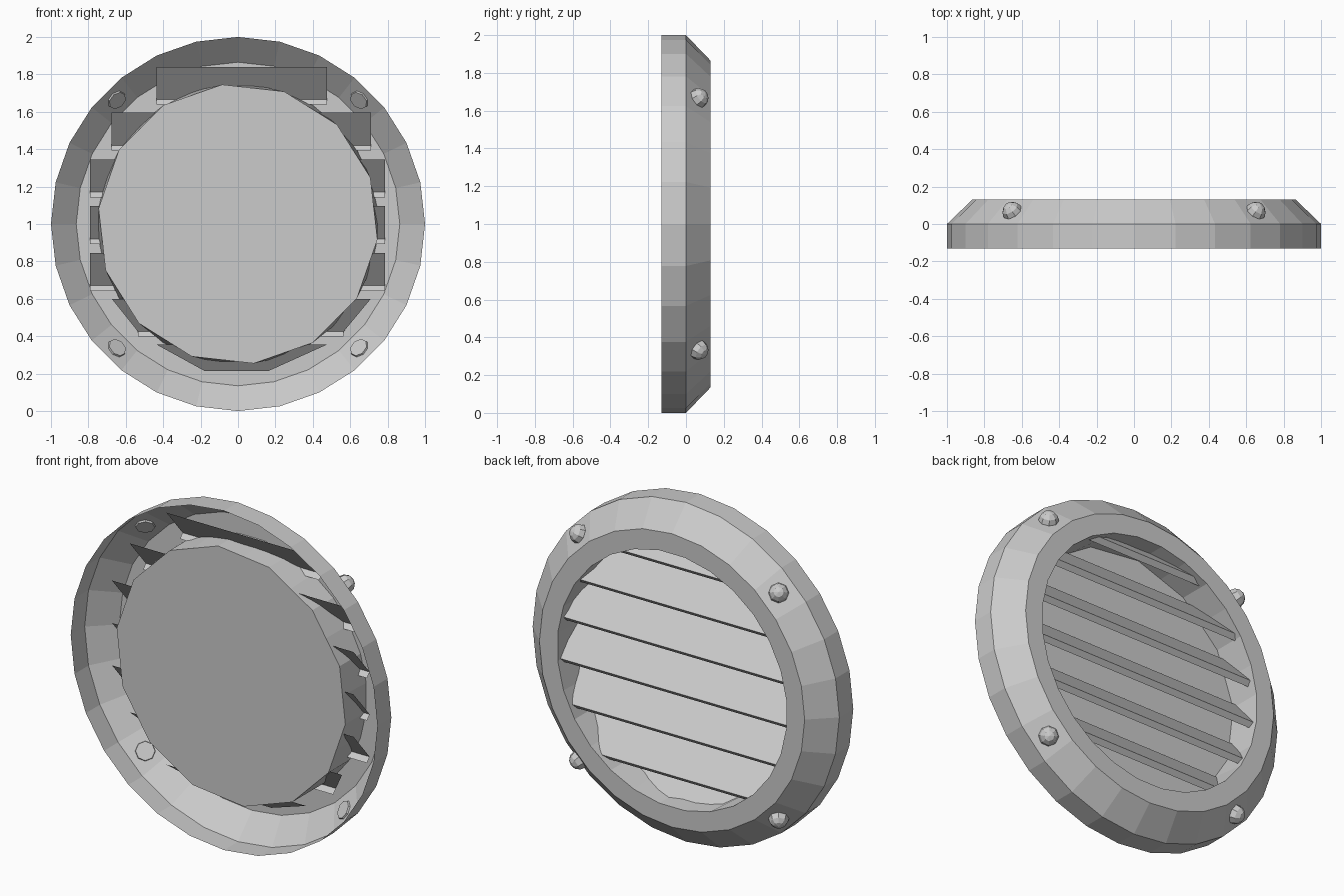
import bpy, bmesh
from math import sin, cos, pi
from mathutils import Vector, Matrix

cube = bpy.data.objects.get("Cube")
if cube:
    bpy.data.objects.remove(cube)

grey = bpy.data.materials.new("grey_metal")
grey.use_nodes = True
COLOUR = (0.6, 0.6, 0.6, 1)
grey.diffuse_color = COLOUR
grey.node_tree.nodes["Principled BSDF"].inputs["Base Color"].default_value = COLOUR

SIDES = 28
STEP = 2 * pi / SIDES
CENTRE = Vector((0, 0, 1))


def finish(name, bm):
    mesh = bpy.data.meshes.new(name)
    bm.to_mesh(mesh)
    bm.free()
    mesh.materials.append(grey)
    obj = bpy.data.objects.new(name, mesh)
    bpy.context.collection.objects.link(obj)
    return obj


def loop(bm, y, radius, phase=0.0, flat=1.0):
    """Ring of vertices; every even one can be pulled in by the flat factor."""
    verts = []
    for k in range(SIDES):
        a = (k + phase) * STEP
        r = radius * (flat if k % 2 == 0 else 1)
        verts.append(bm.verts.new(CENTRE + Vector((r * cos(a), y, r * sin(a)))))
    return verts


def bridge(bm, a, b):
    for k in range(SIDES):
        n = (k + 1) % SIDES
        bm.faces.new((a[k], a[n], b[n], b[k]))


# Open housing: rim, sloped shoulder and flat face around the opening
bm = bmesh.new()
loops = [loop(bm, -0.13, 1), loop(bm, 0, 1), loop(bm, 0.13, 0.865),
         loop(bm, 0.13, 0.75, 0.5)]
for a, b in zip(loops, loops[1:]):
    bridge(bm, a, b)
finish("housing", bm)

# Recessed cup: wall of the opening, closed by a 14-sided plate
bm = bmesh.new()
front = loop(bm, 0.13, 0.75, 0.5)
back = loop(bm, -0.065, 0.75, 0.5, cos(STEP))
bridge(bm, back, front)
bm.faces.new(back[1::2])
bmesh.ops.recalc_face_normals(bm, faces=bm.faces)
finish("recessed_cup", bm)


def slat(name, top, left, right, left_low, right_low, drop=0.175):
    """Sloped sheet with a small lip folded back under its lower edge."""
    bm = bmesh.new()
    slope = 0.15 / 0.175
    y_top, y_low = -0.045, -0.045 + drop * slope
    rows = [(left, right, y_top, top),
            (left_low, right_low, y_low, top - drop),
            (left_low, right_low, y_low - 0.025, top - drop - 0.027)]
    if drop < 0.175:
        rows.pop()
    verts = [[bm.verts.new((x, y, z)) for x in (a, b)] for a, b, y, z in rows]
    for u, v in zip(verts, verts[1:]):
        bm.faces.new((u[0], v[0], v[1], u[1]))
    finish(name, bm)


# Louvre slats from top to bottom
slat("slat_1", 1.84, -0.435, 0.475, -0.435, 0.475)
slat("slat_2", 1.595, -0.675, 0.71, -0.675, 0.71)
for i in range(3):
    slat(f"slat_{i + 3}", 1.345 - 0.25 * i, -0.79, 0.785, -0.79, 0.785)
slat("slat_6", 0.6, -0.675, 0.71, -0.535, 0.565)
slat("slat_7", 0.355, -0.435, 0.475, -0.18, 0.165, 0.14)

# Four domed bolts standing on the sloped shoulder
for sx, side in ((1, "left"), (-1, "right")):
    for sz, level in ((1, "upper"), (-1, "lower")):
        bm = bmesh.new()
        bmesh.ops.create_uvsphere(bm, u_segments=8, v_segments=6, radius=0.055)
        cut = bmesh.ops.bisect_plane(
            bm, geom=bm.verts[:] + bm.edges[:] + bm.faces[:],
            plane_co=(0, 0, -0.012), plane_no=(0, 0, -1), clear_outer=True)
        rim = [e for e in cut["geom_cut"] if isinstance(e, bmesh.types.BMEdge)]
        bmesh.ops.contextual_create(bm, geom=rim)
        axis = Vector((sx * 0.5, 0.72, sz * 0.5)).normalized()
        place = Vector((sx * 0.65, 0.065, 1 + sz * 0.665))
        turn = axis.to_track_quat("Z", "Y").to_matrix().to_4x4()
        bm.transform(Matrix.Translation(place) @ turn)
        finish(f"bolt_{level}_{side}", bm)
